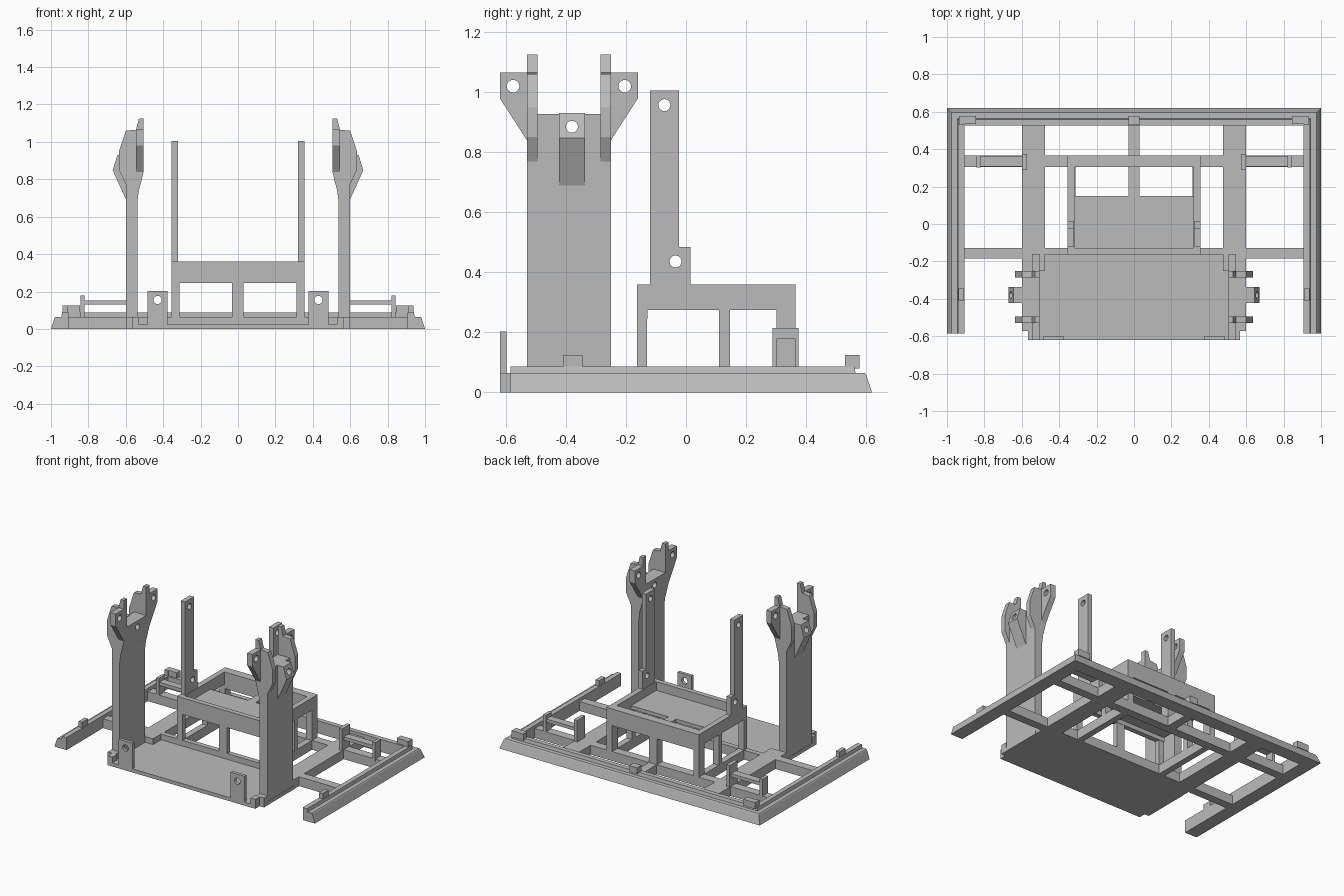
import bpy, bmesh, math

cube = bpy.data.objects.get("Cube")
if cube:
    bpy.data.objects.remove(cube)

grey = bpy.data.materials.new("plain_grey")
grey.use_nodes = True
COLOUR = (0.5, 0.5, 0.5, 1)
grey.diffuse_color = COLOUR
grey.node_tree.nodes["Principled BSDF"].inputs["Base Color"].default_value = COLOUR


def prism(name, axis, lo, hi, pts, holes=(), mirror=False):
    """Extrude an outline, with optional round holes (u, v, radius), along an axis."""
    def place(u, v, w):
        return {"x": (w, u, v), "y": (u, w, v), "z": (u, v, w)}[axis]
    bm = bmesh.new()
    loops = [pts] + [[(u + r * math.cos(i * math.tau / 24), v + r * math.sin(i * math.tau / 24))
                      for i in range(24)] for u, v, r in holes]
    edges = []
    for loop in loops:
        vs = [bm.verts.new(place(u, v, lo)) for u, v in loop]
        edges += [bm.edges.new((a, b)) for a, b in zip(vs, vs[1:] + vs[:1])]
    if holes:
        bmesh.ops.triangle_fill(bm, use_beauty=True, edges=edges)
    else:
        bm.faces.new(bm.verts[:])
    out = bmesh.ops.extrude_face_region(bm, geom=bm.faces[:], use_keep_orig=True)
    step = [a - b for a, b in zip(place(0, 0, hi), place(0, 0, lo))]
    moved = [g for g in out["geom"] if isinstance(g, bmesh.types.BMVert)]
    bmesh.ops.translate(bm, verts=moved, vec=step)
    bmesh.ops.recalc_face_normals(bm, faces=bm.faces[:])
    mesh = bpy.data.meshes.new(name)
    bm.to_mesh(mesh)
    bm.free()
    mesh.materials.append(grey)
    ob = bpy.data.objects.new(name, mesh)
    bpy.context.collection.objects.link(ob)
    if mirror:
        ob.modifiers.new("Mirror", "MIRROR").use_mirror_merge = False
    return ob


def box(name, x, y, z, mirror=False):
    rect = [(x[0], y[0]), (x[1], y[0]), (x[1], y[1]), (x[0], y[1])]
    return prism(name, "z", z[0], z[1], rect, mirror=mirror)


# Outer frame: stepped rails, mitred at the back corners
section = [(0, 0), (.02, .06), (.025, .065), (.055, .065), (.06, .087), (.093, .087), (.093, 0)]
side = prism("side_rail", "y", -.585, .62, [(1 - d, z) for d, z in section], mirror=True)
for v in side.data.vertices:
    if v.co.y > 0:
        v.co.y = .62 - (1 - v.co.x)
back = prism("back_rail", "x", -1, 1, [(.62 - d, z) for d, z in section])
for v in back.data.vertices:
    v.co.x = math.copysign(1 - (.62 - v.co.y), v.co.x)

# Raised lugs on the rails
box("side_lug", (.91, .938), (-.41, -.345), (.08, .125), True)
box("corner_lug", (.845, .935), (.535, .578), (.08, .125), True)
box("corner_lug_return", (.908, .935), (.53, .578), (.08, .125), True)
box("back_lug", (-.03, .03), (.53, .578), (.08, .125))

# Floor grid
TOP = .065
box("middle_crossbar", (-.92, .92), (.305, .365), (0, TOP))
box("front_crossbar", (.55, .92), (-.185, -.127), (0, TOP), True)
box("centre_crossbar", (-.56, .56), (-.162, -.127), (0, TOP))
box("floor_beam", (.477, .598), (-.25, .54), (0, TOP), True)
box("centre_beam", (-.03, .03), (.36, .54), (0, TOP))

# Front base plate with corner blocks and pierced tabs
box("base_plate", (-.565, .565), (-.62, -.15), (0, .025))
box("base_plate_edge", (.53, .6), (-.57, -.24), (0, .025), True)
box("corner_block", (.53, .567), (-.62, -.57), (0, TOP), True)
box("corner_block_inner", (.54, .6), (-.572, -.525), (0, TOP), True)
prism("front_tab", "y", -.62, -.598,
      [(.377, .02), (.483, .02), (.483, .203), (.377, .203)], [(.43, .155, .022)], True)

# Towers: flared column, pierced outer gusset, prongs and ears
cutter = prism("hole_cutter", "x", .4, .8,
               [(-.38 + .02 * math.cos(i * math.tau / 24), .885 + .02 * math.sin(i * math.tau / 24))
                for i in range(24)])
cutter.hide_render = True
cutter.hide_viewport = True
cutter.display_type = "WIRE"


def pierce(ob):
    mod = ob.modifiers.new("Hole", "BOOLEAN")
    mod.operation = "DIFFERENCE"
    mod.solver = "EXACT"
    mod.object = cutter
    ob.modifiers.new("Mirror", "MIRROR").use_mirror_merge = False


pierce(prism("tower", "y", -.53, -.25,
             [(.538, 0), (.598, 0), (.598, .927), (.505, .927), (.505, .84), (.517, .79),
              (.53, .74), (.538, .68)]))
pierce(prism("tower_gusset", "y", -.423, -.337,
             [(.59, .68), (.598, .69), (.67, .848), (.645, .93), (.59, .93)]))
for label, sign in (("front", -1), ("back", 1)):
    def across(offset):
        return -.39 + sign * offset
    lo, hi = sorted((across(.105), across(.14)))
    prism(label + "_prong", "y", lo, hi,
          [(.505, .84), (.59, .84), (.598, .77), (.636, .85), (.636, .95), (.6, 1.06),
           (.545, 1.065), (.53, 1.125), (.505, 1.125)], mirror=True)
    prism(label + "_ear", "x", .505, .545,
          [(across(o), z) for o, z in
           ((.105, .84), (.14, .84), (.23, .98), (.23, 1.065), (.105, 1.065))],
          [(across(.186), 1.02, .021)], True)

# Raised shelf: rim walls, recessed floor, back bars and legs
box("shelf_front_wall", (-.355, .355), (-.163, -.128), (.245, .36))
box("shelf_back_wall", (-.355, .355), (.305, .365), (.245, .36))
box("shelf_side_wall", (.317, .355), (-.163, .365), (.275, .36), True)
box("shelf_floor", (-.325, .325), (-.13, .12), (.275, .3))
box("shelf_cross_wall", (-.325, .325), (.115, .15), (.275, .3))
box("shelf_centre_bar", (-.03, .03), (.14, .31), (.275, .3))
for label, y in (("front", (-.163, -.13)), ("middle", (.11, .147)), ("back", (.302, .365))):
    box(label + "_shelf_leg", (.312, .355), y, (.0 if label != "middle" else .04, .3), True)
    if label != "middle":
        box(label + "_centre_leg", (-.032, .03), y, (.05, .3))
box("lower_side_bar", (.312, .355), (-.15, .33), (0, TOP), True)

# Upright masts with two holes
prism("mast", "x", .322, .355,
      [(-.12, .34), (.015, .34), (.015, .485), (-.023, .485), (-.023, 1.006), (-.12, 1.006)],
      [(-.072, .957, .02), (-.035, .436, .02)], True)

# Small side brackets on the middle crossbar
box("bracket_plate", (.573, .598), (.288, .375), (.05, .215), True)
box("bracket_post", (.82, .842), (.302, .365), (.05, .18), True)
box("bracket_bar", (.59, .83), (.308, .36), (.13, .153), True)
